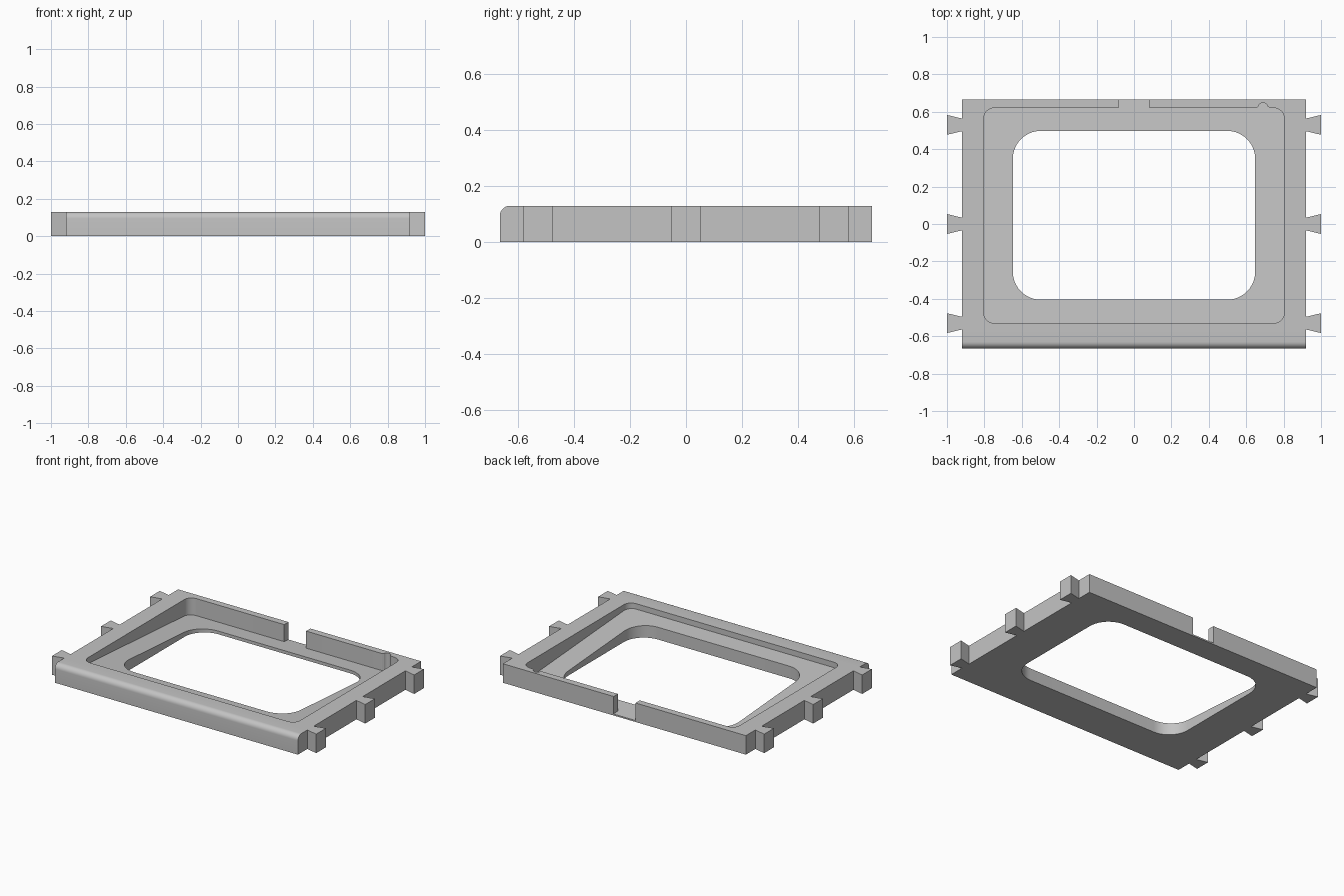
import bpy, bmesh
from math import sin, cos, pi, radians

if "Cube" in bpy.data.objects:
    bpy.data.objects.remove(bpy.data.objects["Cube"])

HALF_X, HALF_Y, HEIGHT = 0.92, 0.666, 0.13

grey = bpy.data.materials.new("light grey")
grey.use_nodes = True
COLOR = (0.55, 0.55, 0.55, 1)
grey.diffuse_color = COLOR
grey.node_tree.nodes["Principled BSDF"].inputs["Base Color"].default_value = COLOR


def arc(cx, cy, r, start, end, steps=10):
    """Points along an arc, angles in degrees."""
    angles = [radians(start + (end - start) * i / steps) for i in range(steps + 1)]
    return [(cx + r * cos(a), cy + r * sin(a)) for a in angles]


def prism(name, outline, bottom, top, round_front=0):
    """Upright prism; bottom is a height as a function of y."""
    bm = bmesh.new()
    low = [bm.verts.new((x, y, bottom(y))) for x, y in outline]
    high = [bm.verts.new((x, y, top)) for x, y in outline]
    bm.faces.new(low)
    bm.faces.new(high)
    for i in range(len(low)):
        j = (i + 1) % len(low)
        bm.faces.new((low[i], low[j], high[j], high[i]))
    bmesh.ops.recalc_face_normals(bm, faces=bm.faces)
    if round_front:
        edge = [e for e in bm.edges
                if all(v.co.y < -HALF_Y + 0.001 and v.co.z > top - 0.001 for v in e.verts)]
        bmesh.ops.bevel(bm, geom=edge, offset=round_front, segments=8,
                        profile=0.5, affect='EDGES')
    mesh = bpy.data.meshes.new(name)
    bm.to_mesh(mesh)
    bm.free()
    mesh.materials.append(grey)
    obj = bpy.data.objects.new(name, mesh)
    bpy.context.collection.objects.link(obj)
    return obj


def cut(target, cutter):
    cutter.hide_render = True
    mod = target.modifiers.new("cut", 'BOOLEAN')
    mod.operation, mod.solver, mod.object = 'DIFFERENCE', 'EXACT', cutter
    bpy.context.view_layer.objects.active = target
    bpy.ops.object.modifier_apply(modifier=mod.name)
    bpy.data.objects.remove(cutter)


# Frame outline with three dovetail tabs on each side
right_side = [(HALF_X, -HALF_Y)]
for y in (-0.53, 0, 0.53):
    right_side += [(HALF_X, y - 0.034), (1, y - 0.053), (1, y + 0.053), (HALF_X, y + 0.034)]
right_side.append((HALF_X, HALF_Y))
outline = right_side + [(-x, y) for x, y in reversed(right_side)]
frame = prism("frame", outline, lambda y: 0, HEIGHT, round_front=0.036)

# Pocket with a floor sloping down to the back, a half-round groove and a back notch
FRONT, BACK, R = -0.53, 0.62, 0.055
px = 0.803 - R
pocket = arc(-px, FRONT + R, R, 180, 270) + arc(px, FRONT + R, R, 270, 360)
pocket += arc(px, BACK - R, R, 0, 90)
pocket += arc(0.73, BACK + 0.012, 0.012, 270, 210, 4)
pocket += arc(0.69, BACK + 0.002, 0.026, 15, 165)
pocket += arc(0.65, BACK + 0.012, 0.012, 330, 270, 4)
pocket += [(0.082, BACK), (0.082, 0.8), (-0.084, 0.8), (-0.084, BACK)]
pocket += arc(-px, BACK - R, R, 90, 180)
cut(frame, prism("pocket_cutter", pocket, lambda y: 0.056 - 0.069 * y, 0.3))

# Rounded window through the floor
r = 0.15
wx, y0, y1 = 0.648 - r, -0.405 + r, 0.498 - r
window = (arc(-wx, y0, r, 180, 270) + arc(wx, y0, r, 270, 360)
          + arc(wx, y1, r, 0, 90) + arc(-wx, y1, r, 90, 180))
cut(frame, prism("window_cutter", window, lambda y: -0.2, 0.3))

# Smooth the rounded surfaces, keep the edges sharp
bpy.ops.object.select_all(action='DESELECT')
frame.select_set(True)
bpy.context.view_layer.objects.active = frame
bpy.ops.object.shade_smooth_by_angle(angle=radians(25))
